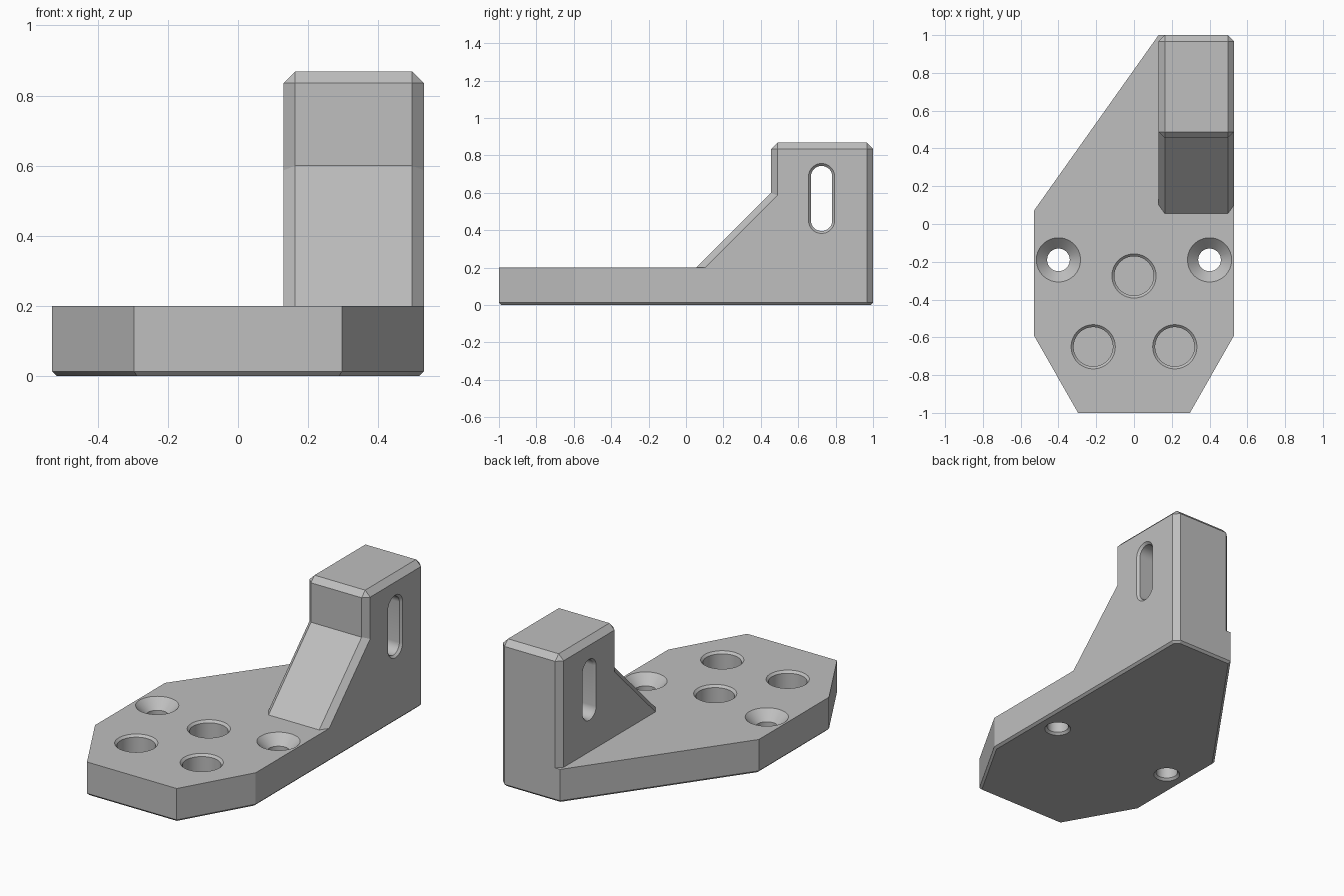
import bpy, bmesh, math
from mathutils import Vector

cube = bpy.data.objects.get("Cube")
if cube:
    bpy.data.objects.remove(cube, do_unlink=True)

grey = bpy.data.materials.new("plain grey")
grey.use_nodes = True
colour = (0.52, 0.52, 0.52, 1)
grey.diffuse_color = colour
grey.node_tree.nodes["Principled BSDF"].inputs["Base Color"].default_value = colour


def finish(name, bm):
    bmesh.ops.recalc_face_normals(bm, faces=bm.faces)
    mesh = bpy.data.meshes.new(name)
    bm.to_mesh(mesh)
    bm.free()
    mesh.materials.append(grey)
    obj = bpy.data.objects.new(name, mesh)
    bpy.context.collection.objects.link(obj)
    return obj


def prism(name, outline, extrude, bevel_rule, width):
    """Extrude an outline and chamfer the edges picked by the rule."""
    bm = bmesh.new()
    face = bm.faces.new([bm.verts.new(p) for p in outline])
    ext = bmesh.ops.extrude_face_region(bm, geom=[face], use_keep_orig=True)
    moved = [v for v in ext["geom"] if isinstance(v, bmesh.types.BMVert)]
    bmesh.ops.translate(bm, verts=moved, vec=extrude)
    bmesh.ops.recalc_face_normals(bm, faces=bm.faces)
    edges = [e for e in bm.edges if bevel_rule(e)]
    bmesh.ops.bevel(bm, geom=edges, offset=width, offset_type='OFFSET',
                    segments=1, profile=0.5, affect='EDGES')
    return finish(name, bm)


def cutter(name, origin, rings, half_length=0, sideways=False, sides=48):
    """Loft (position, radius) rings along z, or along x when sideways."""
    bm = bmesh.new()
    loops = []
    for pos, radius in rings:
        loop = []
        for i in range(sides):
            a = math.tau * (i + 0.5) / sides
            u = radius * math.cos(a)
            v = radius * math.sin(a) + math.copysign(half_length, math.sin(a))
            offset = Vector((pos, u, v)) if sideways else Vector((u, v, pos))
            loop.append(bm.verts.new(Vector(origin) + offset))
        loops.append(loop)
    for low, high in zip(loops, loops[1:]):
        for i in range(sides):
            j = (i + 1) % sides
            bm.faces.new((low[i], low[j], high[j], high[i]))
    bm.faces.new(loops[0])
    bm.faces.new(loops[-1])
    obj = finish(name, bm)
    obj.hide_render = True
    return obj


def combine(target, tool, operation):
    mod = target.modifiers.new(operation, 'BOOLEAN')
    mod.operation, mod.object, mod.solver = operation, tool, 'EXACT'
    bpy.context.view_layer.objects.active = target
    bpy.ops.object.modifier_apply(modifier=mod.name)
    bpy.data.objects.remove(tool, do_unlink=True)


W, T, H = 0.53, 0.2, 0.868     # half width, plate thickness, full height
C, S = 0.033, 0.013            # large and small chamfers

# Base plate with a small chamfer around the underside
outline = [(-W, -0.59), (-0.296, -1), (0.296, -1), (W, -0.59),
           (W, 1 - C), (W - C, 1), (0.13, 1), (-W, 0.07)]
bracket = prism("mounting_bracket", [(x, y, 0) for x, y in outline], (0, 0, T),
                lambda e: all(v.co.z < 0.001 for v in e.verts), S)

# Upright with a sloping brace, chamfered on its outer edges
foot = 0.1
profile = [(0.055 + foot - T, foot), (0.455, 0.6), (0.455, H), (1, H), (1, foot)]
upright = prism("upright", [(0.13, y, z) for y, z in profile], (W - 0.13, 0, 0),
                lambda e: e.is_convex and any(v.co.z > foot + 0.01 for v in e.verts), C)
combine(bracket, upright, 'UNION')

# Countersunk screw holes
for x in (-0.4, 0.4):
    hole = cutter("screw_hole", (x, -0.19, 0),
                  [(-0.02, 0.06 + S + 0.02), (S, 0.06), (T - 0.057, 0.06), (T + 0.02, 0.137)])
    combine(bracket, hole, 'DIFFERENCE')

# Round blind pockets with chamfered rims
for x, y in ((0, -0.275), (-0.216, -0.65), (0.216, -0.65)):
    pocket = cutter("round_pocket", (x, y, 0),
                    [(0.05, 0.104), (T - S, 0.104), (T + 0.02, 0.137)])
    combine(bracket, pocket, 'DIFFERENCE')

# Upright slot through the side, chamfered at both ends
slot = cutter("side_slot", (0.33, 0.725, 0.57),
              [(-0.22, 0.077), (-0.2 + S, 0.057), (0.2 - S, 0.057), (0.22, 0.09)],
              half_length=0.117, sideways=True)
combine(bracket, slot, 'DIFFERENCE')

bpy.ops.object.select_all(action='DESELECT')
bracket.select_set(True)
bpy.context.view_layer.objects.active = bracket
bpy.ops.object.shade_smooth_by_angle(angle=math.radians(25))
